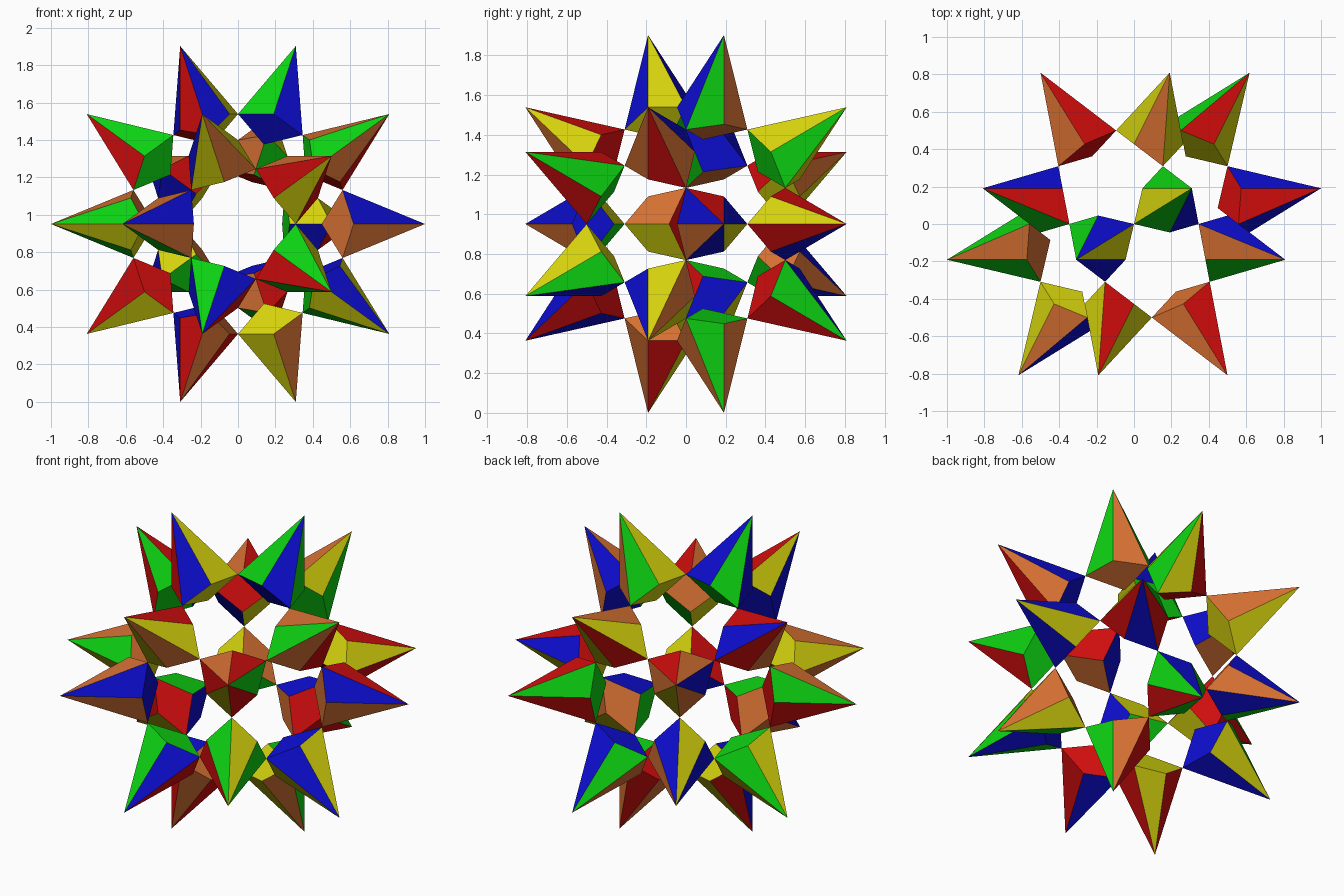
import bpy, bmesh
from math import cos, sin, radians, sqrt, atan2
from itertools import combinations
from mathutils import Vector, Matrix

cube = bpy.data.objects.get("Cube")
if cube:
    bpy.data.objects.remove(cube, do_unlink=True)

# Five flat colours, linear values
COLOURS = [
    ("red", (0.64, 0.004, 0.004)),
    ("green", (0.004, 0.64, 0.006)),
    ("blue", (0.004, 0.004, 0.64)),
    ("orange", (0.66, 0.16, 0.032)),
    ("yellow", (0.66, 0.64, 0.004)),
]
materials = []
for name, rgb in COLOURS:
    mat = bpy.data.materials.new(name)
    mat.use_nodes = True
    mat.diffuse_color = (*rgb, 1)
    mat.node_tree.nodes["Principled BSDF"].inputs["Base Color"].default_value = (*rgb, 1)
    materials.append(mat)

# Twenty directions of a dodecahedron with its five-fold axis along y.
# Each colour owns one tetrahedron: a direction from each of the four rings.
RADIUS = sqrt(1 + 0.191 ** 2)
CENTRE = Vector((0, 0, sin(radians(72))))
RINGS = [("front", -0.809, 0.618, 0), ("mid_front", -0.191, 1, 144),
         ("mid_back", 0.191, 1, -108), ("back", 0.809, 0.618, 36)]
START_ANGLE = {"red": 180, "green": 108, "blue": 36, "orange": -36, "yellow": -108}

planes = []      # (unit normal, colour index, name)
for index, (colour, _) in enumerate(COLOURS):
    for ring, y, radius, turn in RINGS:
        a = radians(START_ANGLE[colour] + turn)
        normal = Vector((radius * cos(a), y, radius * sin(a))).normalized()
        planes.append((normal, index, f"{ring}_spike_{index + 1}"))
DEPTH = RADIUS / 3   # distance of every face plane from the centre


def spike_corners(axis, cell):
    """Corners of the convex cell: beyond the near planes, inside the others."""
    corners = []
    for trio in combinations(cell, 3):
        m = Matrix([p[0] for p in trio])
        if abs(m.determinant()) < 0.001:
            continue
        point = m.inverted() @ Vector((DEPTH, DEPTH, DEPTH))
        inside = all((p[0].dot(point) - DEPTH) * (1 if p[0].dot(axis) > 0.5 else -1) > -0.002
                     for p in cell)
        if inside and all((point - c).length > 0.01 for c in corners):
            corners.append(point)
    return corners


def build_spike(axis, name):
    # six planes meet at the tip, three close the base
    cell = [p for p in planes if 0.2 < p[0].dot(axis) < 0.9]
    corners = spike_corners(axis, cell)
    bm = bmesh.new()
    verts = [bm.verts.new(c + CENTRE) for c in corners]
    for normal, colour, _ in cell:
        ids = [i for i, c in enumerate(corners) if abs(normal.dot(c) - DEPTH) < 0.003]
        if len(ids) < 3:
            continue
        mid = sum((corners[i] for i in ids), Vector()) / len(ids)
        u = (corners[ids[0]] - mid).normalized()
        w = normal.cross(u)
        ids.sort(key=lambda i: atan2((corners[i] - mid).dot(w), (corners[i] - mid).dot(u)))
        if normal.dot(axis) > 0.5:
            ids.reverse()          # base faces look towards the centre
        bm.faces.new([verts[i] for i in ids]).material_index = colour
    mesh = bpy.data.meshes.new(name)
    bm.to_mesh(mesh)
    bm.free()
    for mat in materials:
        mesh.materials.append(mat)
    bpy.context.collection.objects.link(bpy.data.objects.new(name, mesh))


# One spike per direction, touching its neighbours at single points
for direction, _, label in planes:
    build_spike(direction, label)
